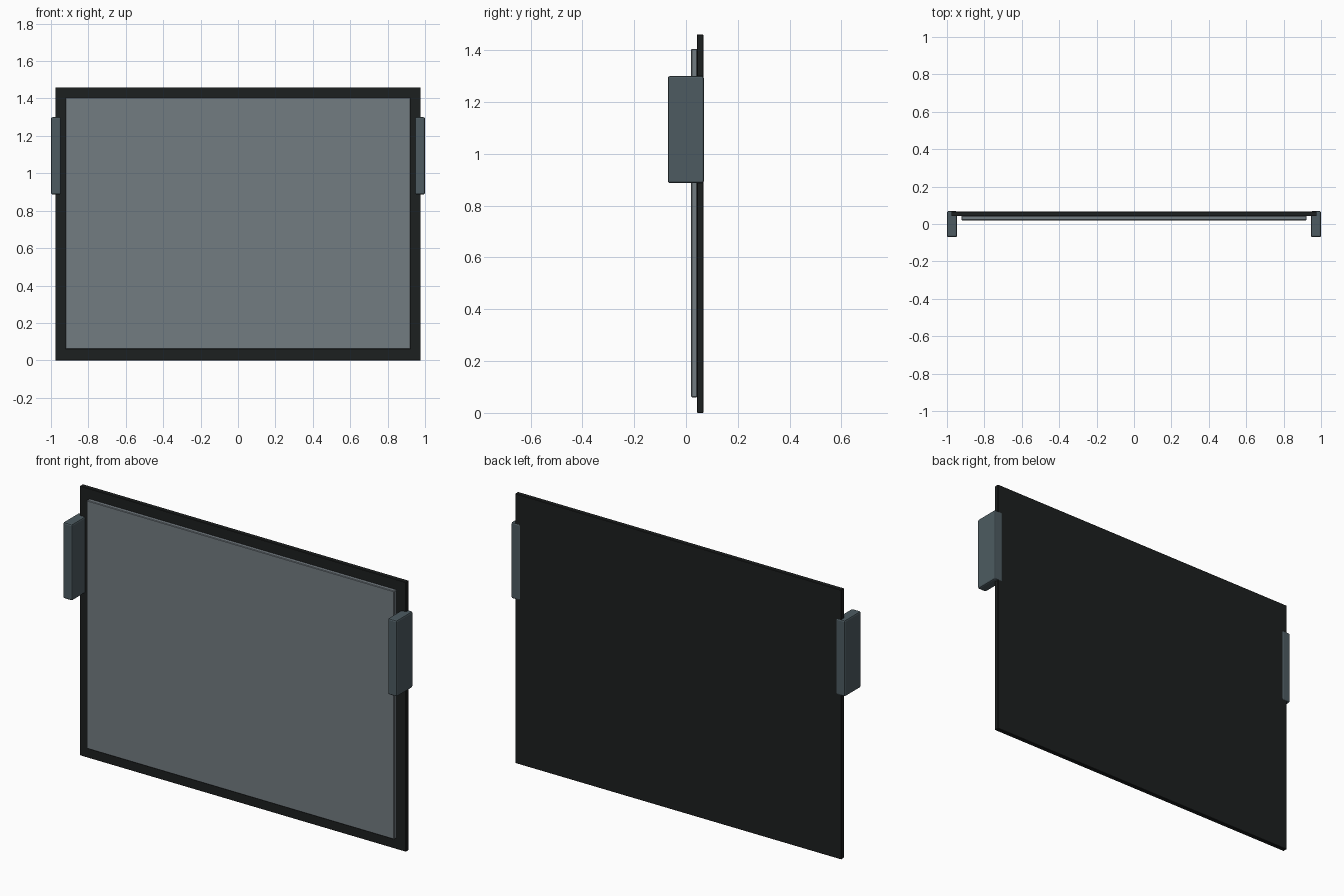
import bpy

if "Cube" in bpy.data.objects:
    bpy.data.objects.remove(bpy.data.objects["Cube"])


def material(name, color):
    m = bpy.data.materials.new(name)
    m.diffuse_color = (*color, 1)
    m.use_nodes = True
    m.node_tree.nodes["Principled BSDF"].inputs["Base Color"].default_value = m.diffuse_color
    return m


def box(name, lo, hi, mat, bevel, segments=1):
    bpy.ops.mesh.primitive_cube_add(
        size=1, location=[(a + b) / 2 for a, b in zip(lo, hi)])
    ob = bpy.context.object
    ob.name = name
    ob.scale = [b - a for a, b in zip(lo, hi)]
    bpy.ops.object.transform_apply(location=False, rotation=False, scale=True)
    ob.data.materials.append(mat)
    mod = ob.modifiers.new("bevel", 'BEVEL')
    mod.width = bevel
    mod.segments = segments
    return ob


black = material("black_frame", (0.012, 0.014, 0.014))
glass = material("grey_panel", (0.17, 0.20, 0.22))
slate = material("slate_bracket", (0.075, 0.105, 0.12))

# Black backing board, its rim framing the panel
box("backing_board", (-0.977, 0.042, 0), (0.977, 0.067, 1.46), black, 0.002)

# Raised grey panel on the front
box("front_panel", (-0.922, 0.02, 0.06), (0.922, 0.044, 1.405), glass, 0.003)

# Side brackets gripping the board edges
for side, s in (("left", -1), ("right", 1)):
    x0, x1 = sorted((s * 0.946, s * 1.0))
    box(side + "_bracket", (x0, -0.07, 0.887), (x1, 0.069, 1.3),
        slate, 0.008, 2)
